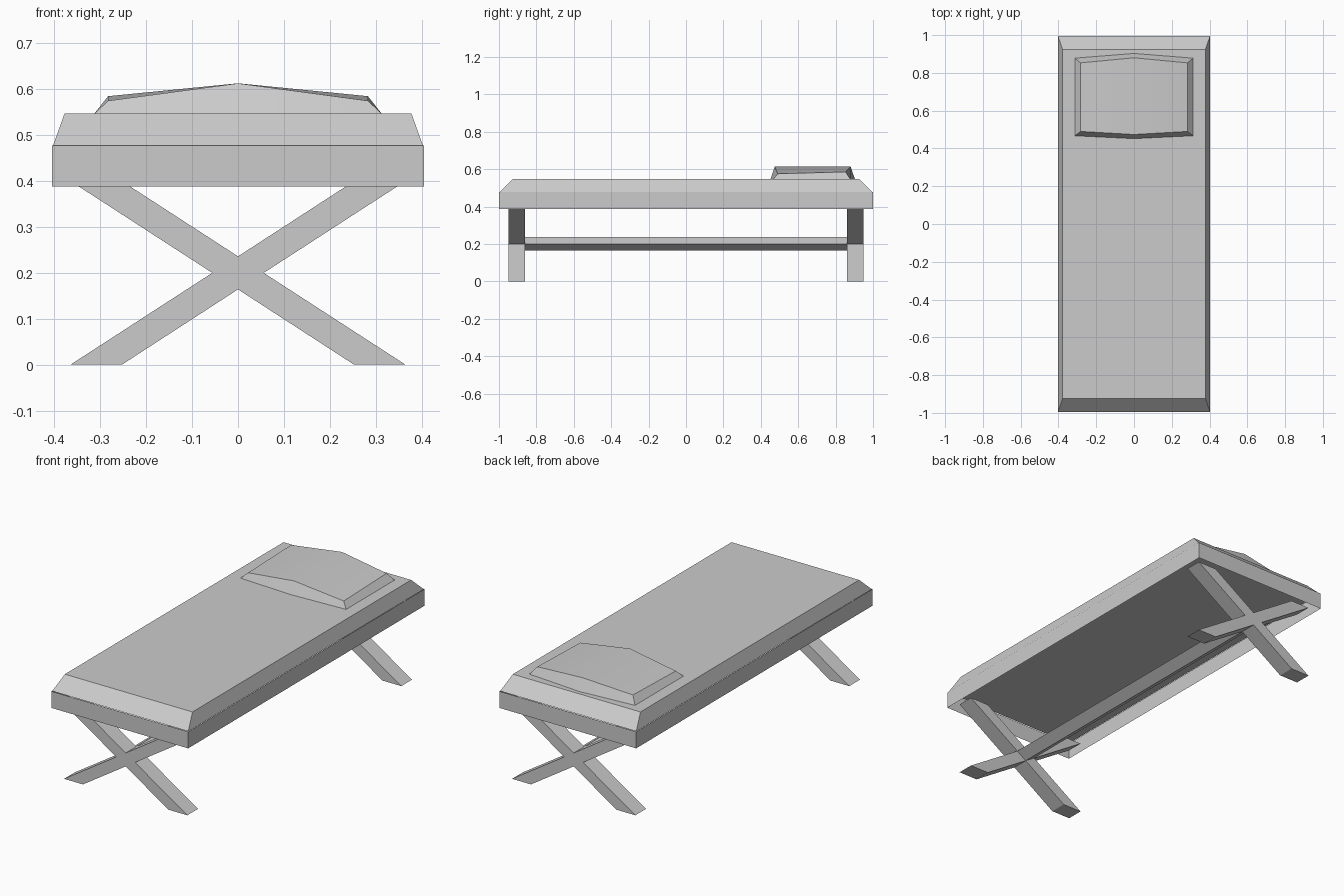
import bpy, bmesh, math

if "Cube" in bpy.data.objects:
    bpy.data.objects.remove(bpy.data.objects["Cube"])

grey = bpy.data.materials.new("plain grey")
grey.diffuse_color = (0.6, 0.6, 0.6, 1)
grey.use_nodes = True
grey.node_tree.nodes["Principled BSDF"].inputs["Base Color"].default_value = grey.diffuse_color


def make(name, verts, faces, recalc=True):
    me = bpy.data.meshes.new(name)
    me.from_pydata(verts, [], faces)
    me.materials.append(grey)
    if recalc:
        bm = bmesh.new()
        bm.from_mesh(me)
        bmesh.ops.recalc_face_normals(bm, faces=bm.faces)
        bm.to_mesh(me)
        bm.free()
    ob = bpy.data.objects.new(name, me)
    bpy.context.collection.objects.link(ob)
    return ob


def loft(name, rings, caps):
    """Skin equal-length rings; cap the chosen ends (0 first, -1 last)."""
    n = len(rings[0])
    verts = [v for r in rings for v in r]
    faces = [(k*n + i, k*n + (i+1) % n, (k+1)*n + (i+1) % n, (k+1)*n + i)
             for k in range(len(rings)-1) for i in range(n)]
    if 0 in caps:
        faces.append(tuple(reversed(range(n))))
    if -1 in caps:
        faces.append(tuple(range(len(verts)-n, len(verts))))
    return make(name, verts, faces)


def rect(x, y, z):
    return [(-x, -y, z), (x, -y, z), (x, y, z), (-x, y, z)]


def prism(name, profile, y0, y1):
    return loft(name, [[(x, y, z) for x, z in profile] for y in (y0, y1)], (0, -1))


# open-bottomed frame skirt and bevelled mattress
loft("bed_frame", [rect(.405, 1, .388), rect(.405, 1, .477)], ())
loft("mattress", [rect(.403, .996, .477), rect(.378, .925, .547)], (0, -1))

# X-shaped legs, one at each end
X = [(-.365, 0), (-.253, 0), (0, .164), (.253, 0), (.365, 0), (.056, .2),
     (.365, .4), (.253, .4), (0, .236), (-.253, .4), (-.365, .4), (-.056, .2)]
prism("front_legs", X, -.95, -.86)
prism("back_legs", X, .86, .95)

# diamond stretcher between the crossings
prism("stretcher", [(-.056, .2), (0, .164), (.056, .2), (0, .236)], -.86, .86)

# pillow: crowned top with sloping skirt
base = [(-.313, .467, .547), (0, .452, .547), (.313, .467, .547),
        (.313, .878, .547), (0, .903, .547), (-.313, .878, .547)]
top = [(-.283, .49, .575), (0, .474, .613), (.283, .49, .575),
       (.283, .853, .585), (0, .88, .613), (-.283, .853, .585)]
pillow = loft("pillow", [base, top], (0,))
bm = bmesh.new()
bm.from_mesh(pillow.data)
bm.verts.ensure_lookup_table()
v = bm.verts
for q in ((6, 7, 10, 11), (7, 8, 9, 10)):
    bm.faces.new([v[i] for i in q])
bmesh.ops.recalc_face_normals(bm, faces=bm.faces)
bm.to_mesh(pillow.data)
bm.free()
bpy.context.view_layer.objects.active = pillow
pillow.select_set(True)
bpy.ops.object.shade_smooth_by_angle(angle=math.radians(30))
